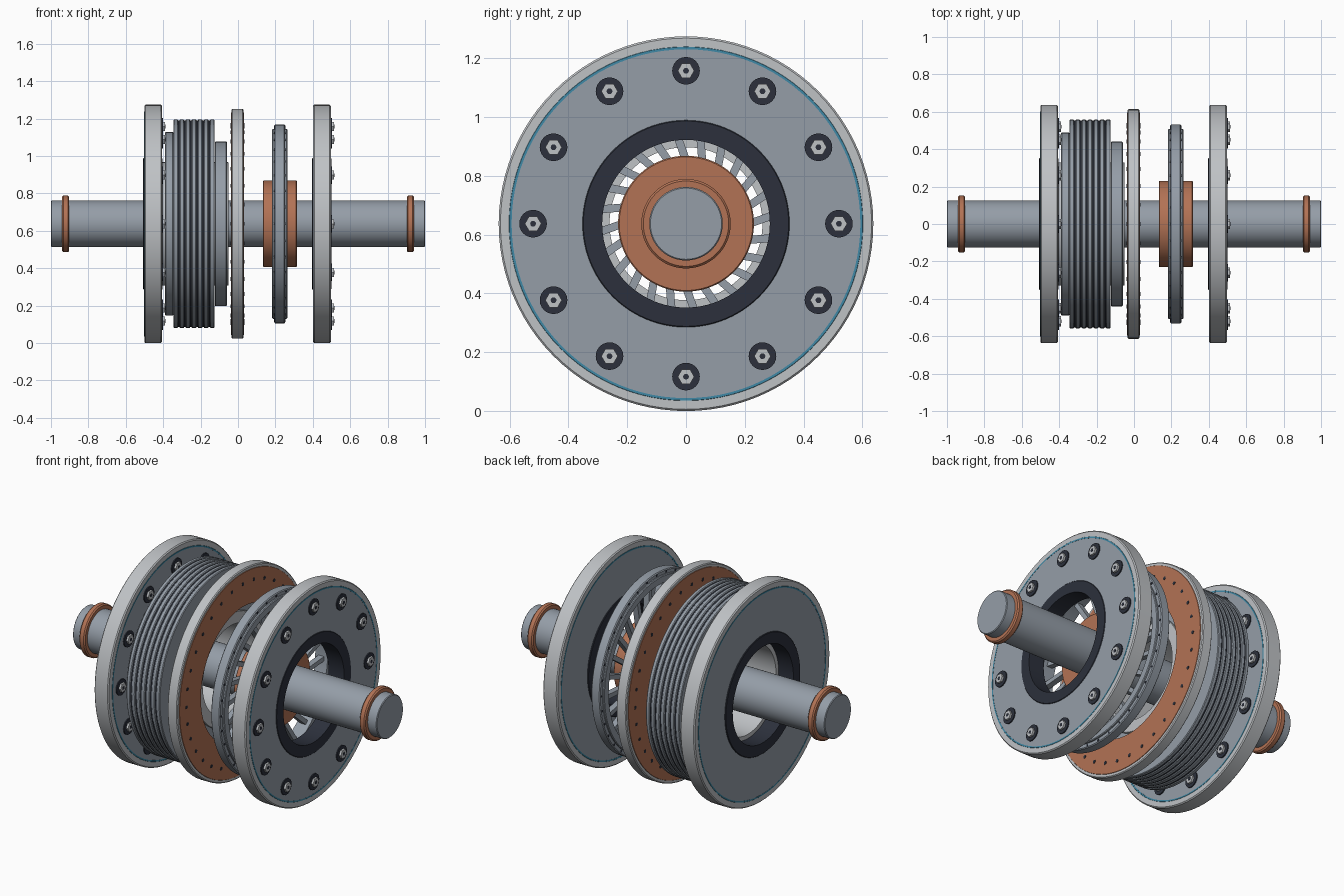
import bpy, bmesh, math
from mathutils import Matrix

if "Cube" in bpy.data.objects:
    bpy.data.objects.remove(bpy.data.objects["Cube"])

CZ = 0.637  # height of the common axis


def material(name, rgb):
    m = bpy.data.materials.new(name)
    m.diffuse_color = (*rgb, 1)
    m.use_nodes = True
    m.node_tree.nodes["Principled BSDF"].inputs["Base Color"].default_value = m.diffuse_color
    return m


COPPER = material("copper", (0.45, 0.17, 0.09))
DARK = material("dark", (0.025, 0.03, 0.045))
BLUE = material("blue", (0.05, 0.25, 0.38))
STEEL = material("steel", (0.30, 0.34, 0.39))
LIGHT = material("light_steel", (0.52, 0.54, 0.56))


def finish(name, bm, mat):
    bmesh.ops.recalc_face_normals(bm, faces=bm.faces)
    me = bpy.data.meshes.new(name)
    bm.to_mesh(me)
    bm.free()
    for p in me.polygons:
        p.use_smooth = True
    me.set_sharp_from_angle(angle=math.radians(30))
    me.materials.append(mat)
    ob = bpy.data.objects.new(name, me)
    ob.location.z = CZ
    bpy.context.collection.objects.link(ob)
    return ob


def ring(name, x0, x1, ri, ro, mat, c=0.004, segs=96):
    """Ring (or solid disc when ri is 0) turned about the x axis, outer edges chamfered."""
    prof = [(x0, ri), (x0, ro - c), (x0 + c, ro), (x1 - c, ro), (x1, ro - c), (x1, ri)]
    bm = bmesh.new()
    loops = []
    for i in range(segs):
        a = 2 * math.pi * i / segs
        loops.append([bm.verts.new((x, r * math.sin(a), r * math.cos(a))) for x, r in prof])
    n = len(prof)
    for i in range(segs):
        p, q = loops[i], loops[(i + 1) % segs]
        for j in range(n):
            k = (j + 1) % n
            if ri == 0 and j == n - 1:
                continue
            bm.faces.new((p[j], p[k], q[k], q[j]))
    if ri == 0:
        bmesh.ops.remove_doubles(bm, verts=bm.verts, dist=1e-6)
    return finish(name, bm, mat)


def studs(name, x0, x1, r, circle, count, mat, segs=16):
    """Circle of small prisms pointing along x."""
    bm = bmesh.new()
    for i in range(count):
        a = 2 * math.pi * i / count
        m = Matrix.Translation(((x0 + x1) / 2, circle * math.sin(a), circle * math.cos(a)))
        bmesh.ops.create_cone(bm, cap_ends=True, segments=segs, radius1=r, radius2=r,
                              depth=x1 - x0, matrix=m @ Matrix.Rotation(math.pi / 2, 4, 'Y'))
    return finish(name, bm, mat)


# shaft with a copper retaining ring near each end
ring("shaft", -1, 1, 0, 0.125, STEEL)
for side, x in (("left", -0.922), ("right", 0.922)):
    ring(side + "_retaining_ring", x - 0.019, x + 0.019, 0.12, 0.152, COPPER, 0.007)

# end plates: rim, face, blue seal, dark bore collar, bolts on the +x face
for side, x in (("left", -0.454), ("right", 0.449)):
    a, b = x - 0.047, x + 0.047
    ring(side + "_plate_rim", a, b, 0.60, 0.637, LIGHT, 0.006)
    ring(side + "_plate_face", a, b, 0.34, 0.595, STEEL, 0.001)
    ring(side + "_plate_seal", a - 0.001, b + 0.001, 0.593, 0.602, BLUE, 0.001)
    ring(side + "_bore_collar", a - 0.006, b + 0.003, 0.285, 0.352, DARK, 0.003)
    studs(side + "_bolt_washers", b - 0.01, b + 0.006, 0.047, 0.52, 12, DARK, 24)
    studs(side + "_bolt_heads", b, b + 0.018, 0.028, 0.52, 12, LIGHT, 6)
    studs(side + "_bolt_sockets", b, b + 0.019, 0.010, 0.52, 12, DARK, 12)

# stepped plate pack with alternating grey and dark discs
ring("pack_back_plate", -0.39, -0.345, 0.30, 0.49, STEEL)
for i in range(7):
    x = -0.345 + i * 0.0325
    ring(f"pack_disc_{i + 1}", x, x + 0.0245, 0.30, 0.558, STEEL, 0.004)
    if i < 6:
        ring(f"pack_lining_{i + 1}", x + 0.0235, x + 0.0335, 0.30, 0.553, DARK, 0.001)
ring("pack_front_plate", -0.124, -0.06, 0.30, 0.44, STEEL)
ring("pack_inner_sleeve", -0.41, -0.05, 0.26, 0.33, LIGHT, 0.003)

# middle friction disc with copper facings and rivets on both sides
ring("friction_disc_core", -0.035, 0.029, 0.40, 0.614, LIGHT, 0.005)
ring("friction_facing_left", -0.038, -0.03, 0.395, 0.595, COPPER, 0.001)
ring("friction_facing_right", 0.024, 0.032, 0.395, 0.595, COPPER, 0.001)
studs("friction_rivets", -0.040, 0.034, 0.010, 0.53, 32, DARK, 12)

# spoked spring: outer ring with side lips, fingers, copper hub
ring("spring_ring", 0.194, 0.252, 0.465, 0.532, STEEL, 0.005)
ring("spring_ring_lips", 0.183, 0.264, 0.465, 0.508, STEEL, 0.004)
studs("spring_rivets", 0.192, 0.254, 0.007, 0.519, 36, DARK, 8)
bm = bmesh.new()
for i in range(24):
    m = (Matrix.Rotation(2 * math.pi * (i + 0.5) / 24, 4, 'X')
         @ Matrix.Translation((0.223, 0, 0.345))
         @ Matrix.Rotation(math.radians(12), 4, 'X')
         @ Matrix.Diagonal((0.035, 0.027, 0.27, 1)))
    bmesh.ops.create_cube(bm, size=1, matrix=m)
finish("spring_fingers", bm, STEEL)
ring("spring_hub", 0.133, 0.315, 0.12, 0.231, COPPER)
